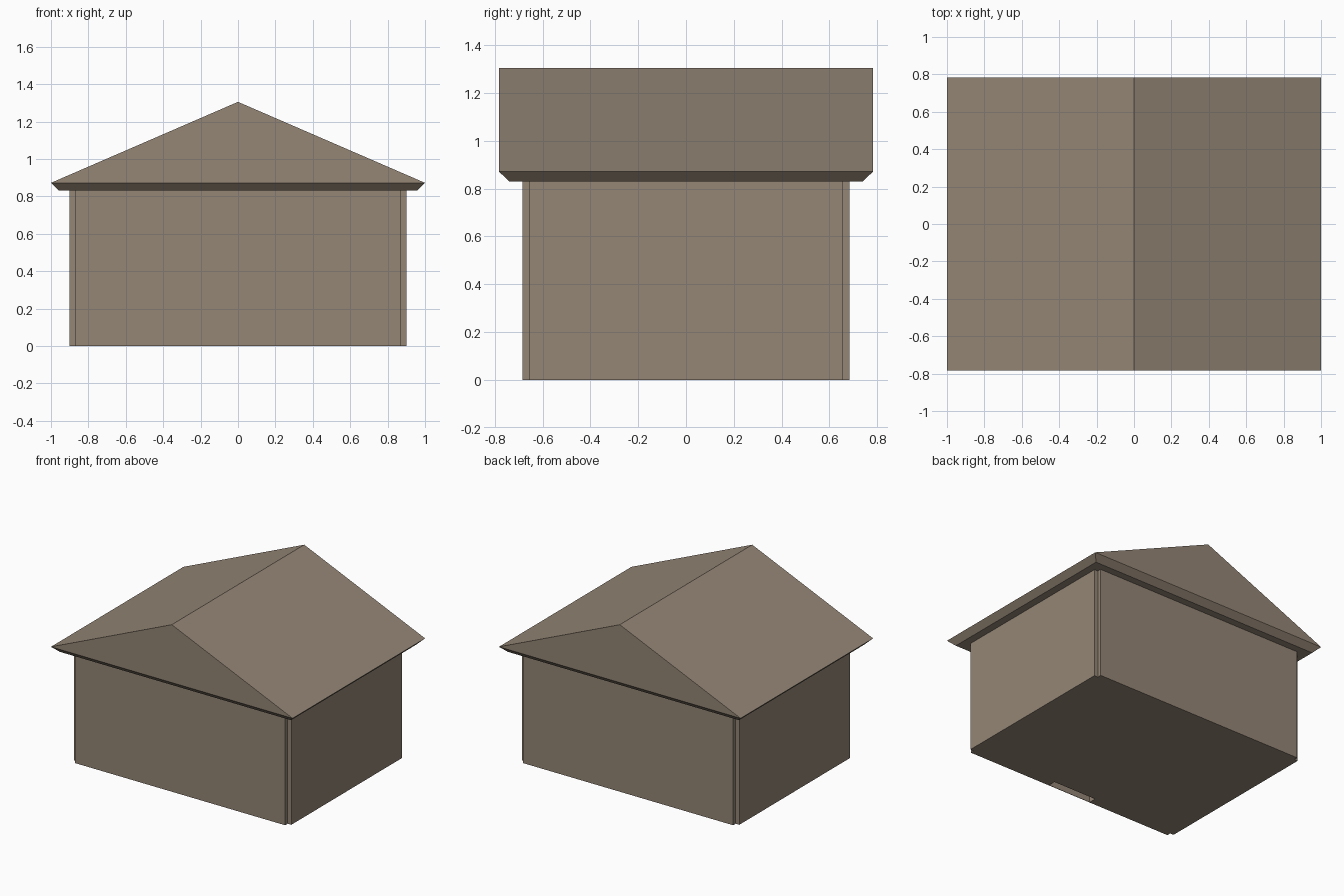
import bpy, bmesh

if "Cube" in bpy.data.objects:
    bpy.data.objects.remove(bpy.data.objects["Cube"])

# One flat colour for the whole house
taupe = bpy.data.materials.new("taupe_brown")
taupe.diffuse_color = (0.296, 0.237, 0.178, 1)
taupe.use_nodes = True
taupe.node_tree.nodes["Principled BSDF"].inputs["Base Color"].default_value = taupe.diffuse_color


def make_object(name, bm):
    bmesh.ops.recalc_face_normals(bm, faces=bm.faces)
    mesh = bpy.data.meshes.new(name)
    bm.to_mesh(mesh)
    bm.free()
    mesh.materials.append(taupe)
    obj = bpy.data.objects.new(name, mesh)
    bpy.context.collection.objects.link(obj)
    return obj


def box(name, x, y0, y1, z0, z1):
    bm = bmesh.new()
    bmesh.ops.create_cube(bm, size=1)
    for v in bm.verts:
        v.co = (x if v.co.x > 0 else -x, y1 if v.co.y > 0 else y0, z1 if v.co.z > 0 else z0)
    return make_object(name, bm)


# Walls: rectangular plan with a small square notch at each corner
X, Y, N, EAVE = 0.90, 0.685, 0.03, 0.83
quarter = [(X, Y - N), (X - N, Y - N), (X - N, Y)]
plan = (quarter + [(-x, y) for x, y in reversed(quarter)]
        + [(-x, -y) for x, y in quarter] + [(x, -y) for x, y in reversed(quarter)])
bm = bmesh.new()
base = bm.faces.new([bm.verts.new((x, y, 0)) for x, y in plan])
geom = bmesh.ops.extrude_face_region(bm, geom=[base], use_keep_orig=True)["geom"]
for v in geom:
    if isinstance(v, bmesh.types.BMVert):
        v.co.z = EAVE
walls = make_object("walls", bm)

# Small slot in the floor behind the front wall
cutter = box("floor_slot_cutter", 0.18, -0.682, -0.625, -0.1, 0.2)
cutter.hide_render = True
cutter.hide_viewport = True
cut = walls.modifiers.new("floor_slot", "BOOLEAN")
cut.operation = "DIFFERENCE"
cut.solver = "EXACT"
cut.object = cutter

# Gable roof: bevelled eave tray carrying a triangular prism
bm = bmesh.new()
RX, RY, RZ, RIDGE = 1.0, 0.783, 0.872, 1.305


def ring(x, y, z):
    return [bm.verts.new((sx * x, sy * y, z)) for sx, sy in ((1, -1), (1, 1), (-1, 1), (-1, -1))]


low = ring(RX - 0.043, RY - 0.043, EAVE)
rim = ring(RX, RY, RZ)
front, back = bm.verts.new((0, -RY, RIDGE)), bm.verts.new((0, RY, RIDGE))
bm.faces.new(low)
for i in range(4):
    j = (i + 1) % 4
    bm.faces.new((low[i], low[j], rim[j], rim[i]))
bm.faces.new((rim[0], rim[1], back, front))
bm.faces.new((rim[2], rim[3], front, back))
bm.faces.new((rim[1], rim[2], back))
bm.faces.new((rim[3], rim[0], front))
make_object("gable_roof", bm)
